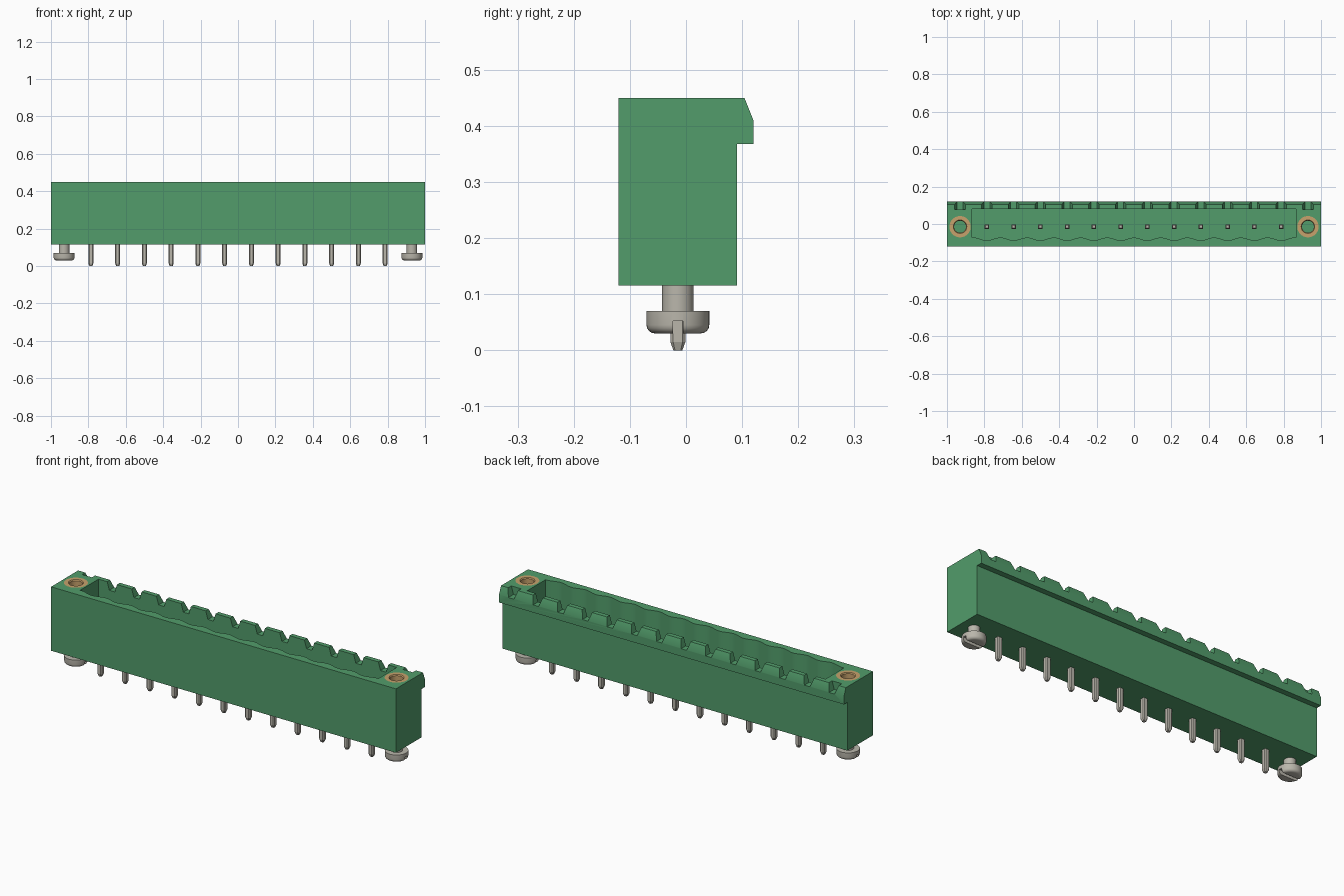
import bpy, bmesh, math
from mathutils import Matrix, Vector

cube = bpy.data.objects.get("Cube")
if cube:
    bpy.data.objects.remove(cube, do_unlink=True)

PITCH, COUNT = 0.143, 12
PIN_Y = -0.0145
PIN_X = [(i - (COUNT - 1) / 2) * PITCH for i in range(COUNT)]
SCREW_X = 0.93


def material(name, rgb, metallic=0.0):
    m = bpy.data.materials.new(name)
    m.use_nodes = True
    m.diffuse_color = (*rgb, 1)
    m.node_tree.nodes["Principled BSDF"].inputs["Base Color"].default_value = (*rgb, 1)
    return m


GREEN = material("green plastic", (0.085, 0.335, 0.147))
METAL = material("tin metal", (0.49, 0.47, 0.41))
BRASS = material("brass", (0.57, 0.36, 0.15))


def to_object(name, bm, mat=None):
    bmesh.ops.recalc_face_normals(bm, faces=bm.faces)
    me = bpy.data.meshes.new(name)
    bm.to_mesh(me)
    bm.free()
    ob = bpy.data.objects.new(name, me)
    bpy.context.collection.objects.link(ob)
    if mat:
        me.materials.append(mat)
    return ob


def prism(bm, points, offset):
    """Extrude a closed planar outline along offset."""
    face = bm.faces.new([bm.verts.new(p) for p in points])
    out = bmesh.ops.extrude_face_region(bm, geom=[face])
    verts = [v for v in out["geom"] if isinstance(v, bmesh.types.BMVert)]
    bmesh.ops.translate(bm, verts=verts, vec=Vector(offset))


def lathe(bm, profile, x, y, closed=False, steps=40):
    """Spin an (r, z) profile about a vertical axis at x, y."""
    verts = [bm.verts.new((x + r, y, z)) for r, z in profile]
    edges = [bm.edges.new(pair) for pair in zip(verts, verts[1:])]
    if closed:
        edges.append(bm.edges.new((verts[-1], verts[0])))
    bmesh.ops.spin(bm, geom=verts + edges, cent=(x, y, 0), axis=(0, 0, 1),
                   angle=math.tau, steps=steps, use_duplicate=False)
    bmesh.ops.remove_doubles(bm, verts=bm.verts, dist=1e-5)


def cut(ob, bm):
    """Subtract a bmesh from ob and discard the cutter."""
    cutter = to_object("cutter", bm)
    cutter.hide_render = True
    mod = ob.modifiers.new("cut", "BOOLEAN")
    mod.operation, mod.solver, mod.object = "DIFFERENCE", "EXACT", cutter
    bpy.context.view_layer.update()
    graph = bpy.context.evaluated_depsgraph_get()
    me = bpy.data.meshes.new_from_object(ob.evaluated_get(graph))
    ob.modifiers.clear()
    ob.data = me
    bpy.data.objects.remove(cutter, do_unlink=True)


def smooth(ob):
    bpy.ops.object.select_all(action="DESELECT")
    ob.select_set(True)
    bpy.context.view_layer.objects.active = ob
    bpy.ops.object.shade_smooth_by_angle(angle=math.radians(30))


# Housing with the overhanging latch lip along the back
bm = bmesh.new()
side = [(-0.12, 0.115), (0.091, 0.115), (0.091, 0.368), (0.12, 0.368),
        (0.12, 0.41), (0.104, 0.45), (-0.12, 0.45)]
prism(bm, [(-1, y, z) for y, z in side], (2, 0, 0))
housing = to_object("housing", bm, GREEN)

# Socket cavity with a scalloped front wall
bm = bmesh.new()
half, n = 0.865, 96
outline = [(half, 0.08, 0.17), (-half, 0.08, 0.17)]
for i in range(n + 1):
    x = -half + 2 * half * i / n
    outline.append((x, -0.08 - 0.008 * math.cos(math.tau * (x - PIN_X[0]) / PITCH), 0.17))
prism(bm, outline, (0, 0, 0.4))
cut(housing, bm)

# Tapered coding notches in the back rim
bm = bmesh.new()
for x in PIN_X + [-SCREW_X, SCREW_X]:
    w0, w1, z0, z1 = 0.016, 0.034, 0.408, 0.468
    prism(bm, [(x - w0, 0.078, z0), (x + w0, 0.078, z0),
               (x + w1, 0.078, z1), (x - w1, 0.078, z1)], (0, 0.08, 0))
cut(housing, bm)

# Bores for the threaded inserts
bm = bmesh.new()
for x in (-SCREW_X, SCREW_X):
    bmesh.ops.create_cone(bm, cap_ends=True, segments=40, radius1=0.057, radius2=0.057,
                          depth=0.4, matrix=Matrix.Translation((x, PIN_Y, 0.45)))
cut(housing, bm)
smooth(housing)

for name, x in (("left", SCREW_X), ("right", -SCREW_X)):
    # Brass threaded insert
    bm = bmesh.new()
    lathe(bm, [(0.032, 0.25), (0.057, 0.25), (0.057, 0.45), (0.036, 0.45), (0.032, 0.445)],
          x, PIN_Y, closed=True)
    smooth(to_object(name + "_insert", bm, BRASS))

    # Mounting screw: shank and rounded, slotted head
    bm = bmesh.new()
    head = [(0, 0.12), (0.028, 0.12), (0.028, 0.07), (0.056, 0.07), (0.056, 0.045)]
    head += [(0.041 + 0.015 * math.cos(a), 0.045 - 0.015 * math.sin(a))
             for a in (math.radians(d) for d in (22, 45, 67, 90))] + [(0, 0.03)]
    lathe(bm, head, x, PIN_Y)
    screw = to_object(name + "_screw", bm, METAL)
    bm = bmesh.new()
    bmesh.ops.create_cube(bm, size=1, matrix=Matrix.Translation((x, PIN_Y, 0.032))
                          @ Matrix.Diagonal((0.2, 0.018, 0.04, 1)))
    cut(screw, bm)
    smooth(screw)


def pin_section(bm, x, z, h, c):
    """Ring of a square of half-width h with corners chamfered by c."""
    corners = [(h, h - c), (h - c, h), (c - h, h), (-h, h - c),
               (-h, c - h), (c - h, -h), (h - c, -h), (h, c - h)]
    return [bm.verts.new((x + px, PIN_Y + py, z)) for px, py in corners]


# Contact pins, tapered at both ends
for i, x in enumerate(PIN_X, 1):
    bm = bmesh.new()
    rings = [pin_section(bm, x, z, h, c) for z, h, c in (
        (0, 0.008, 0.003), (0.015, 0.0135, 0.005), (0.17, 0.0135, 0.005),
        (0.17, 0.0125, 0.001), (0.37, 0.0125, 0.001), (0.39, 0.008, 0.001))]
    for a, b in zip(rings, rings[1:]):
        for k in range(8):
            bm.faces.new((a[k], a[(k + 1) % 8], b[(k + 1) % 8], b[k]))
    bm.faces.new(rings[0])
    bm.faces.new(rings[-1])
    to_object(f"contact_pin_{i}", bm, METAL)
